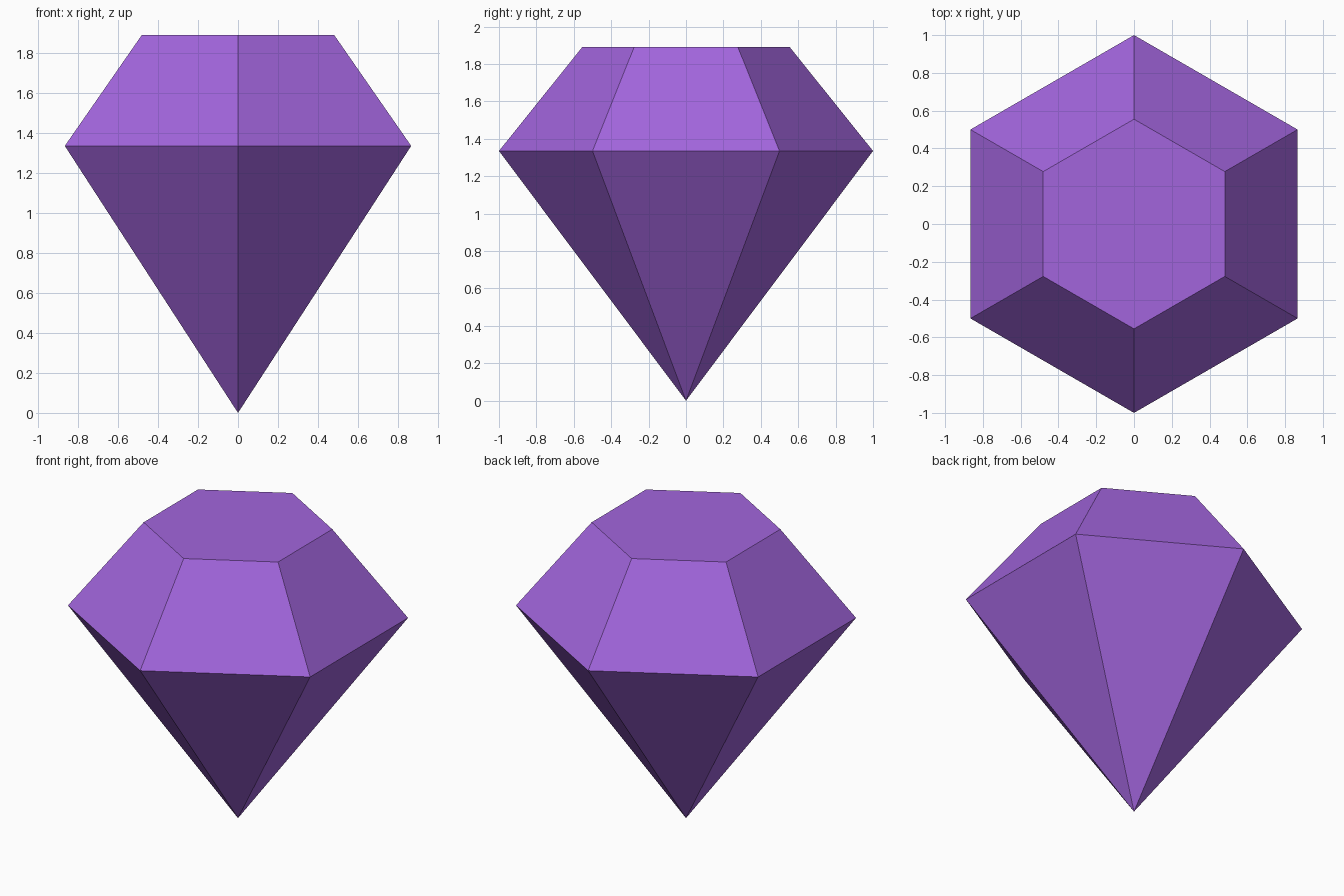
import bpy
import bmesh
from math import sin, cos, tau

cube = bpy.data.objects.get("Cube")
if cube:
    bpy.data.objects.remove(cube, do_unlink=True)

SIDES = 6
GIRDLE_RADIUS, GIRDLE_Z = 1.0, 1.335
TABLE_RADIUS, TABLE_Z = 0.555, 1.89

# Material
purple = bpy.data.materials.new("amethyst purple")
purple.use_nodes = True
colour = (0.36, 0.13, 0.72, 1.0)
purple.diffuse_color = colour
purple.node_tree.nodes["Principled BSDF"].inputs["Base Color"].default_value = colour


def ring(bm, radius, z):
    """Hexagon of vertices with a corner pointing to the front and back."""
    angles = [tau * (i / SIDES + 0.25) for i in range(SIDES)]
    return [bm.verts.new((radius * cos(a), radius * sin(a), z)) for a in angles]


# Cut gem: flat table, sloping crown, pointed pavilion
bm = bmesh.new()
tip = bm.verts.new((0, 0, 0))
girdle = ring(bm, GIRDLE_RADIUS, GIRDLE_Z)
table = ring(bm, TABLE_RADIUS, TABLE_Z)
bm.faces.new(table)
for i in range(SIDES):
    j = (i + 1) % SIDES
    bm.faces.new((girdle[i], girdle[j], table[j], table[i]))
    bm.faces.new((tip, girdle[j], girdle[i]))
bmesh.ops.recalc_face_normals(bm, faces=bm.faces)

mesh = bpy.data.meshes.new("gem")
bm.to_mesh(mesh)
bm.free()
mesh.materials.append(purple)
gem = bpy.data.objects.new("gem", mesh)
bpy.context.collection.objects.link(gem)
